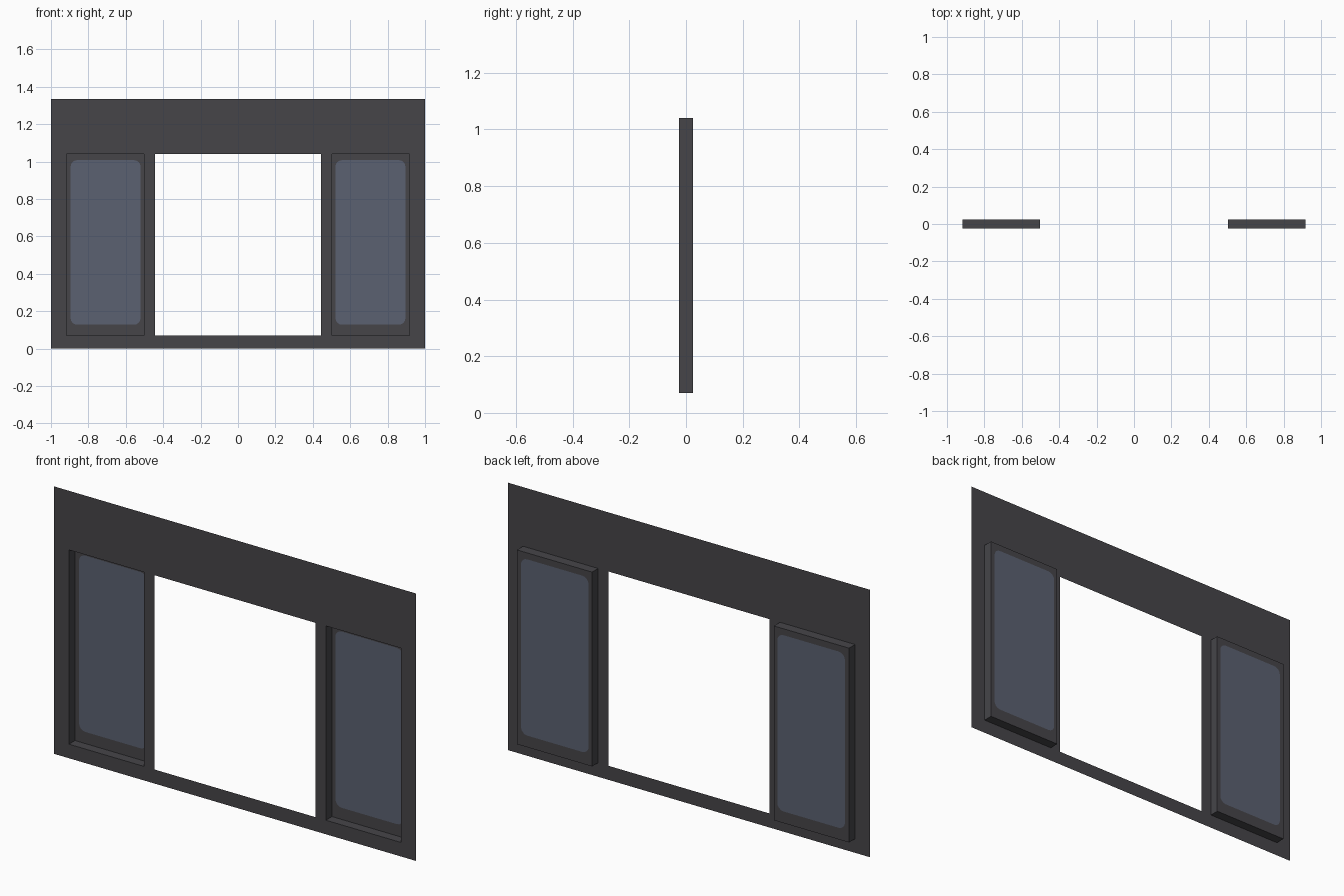
import bpy, bmesh, math

if "Cube" in bpy.data.objects:
    bpy.data.objects.remove(bpy.data.objects["Cube"])

FRONT, BACK = -0.024, 0.024      # wall sheet and recessed pane planes
HEIGHT = 1.335
Z0, Z1 = 0.07, 1.04              # bottom and top of all openings
DOOR = 0.444                     # half width of the open doorway
WIN0, WIN1 = 0.502, 0.917        # window recess, inner and outer x


def material(name, color):
    m = bpy.data.materials.new(name)
    m.diffuse_color = (*color, 1)
    m.use_nodes = True
    m.node_tree.nodes["Principled BSDF"].inputs["Base Color"].default_value = m.diffuse_color
    return m


frame_mat = material("dark grey frame", (0.0612, 0.0595, 0.0666))
glass_mat = material("blue grey glass", (0.1046, 0.1195, 0.1651))


def finish(bm, name, mats):
    me = bpy.data.meshes.new(name)
    bm.to_mesh(me)
    bm.free()
    for m in mats:
        me.materials.append(m)
    ob = bpy.data.objects.new(name, me)
    bpy.context.collection.objects.link(ob)
    return ob


# Thin wall sheet: a grid of cells with the doorway and window cells left out
xs = [-1, -WIN1, -WIN0, -DOOR, DOOR, WIN0, WIN1, 1]
zs = [0, Z0, Z1, HEIGHT]
bm = bmesh.new()
grid = [[bm.verts.new((x, FRONT, z)) for z in zs] for x in xs]
for i in range(len(xs) - 1):
    for j in range(len(zs) - 1):
        if j == 1 and i in (1, 3, 5):
            continue
        bm.faces.new((grid[i][j], grid[i + 1][j], grid[i + 1][j + 1], grid[i][j + 1]))
finish(bm, "wall_sheet", [frame_mat])


def window(name, x0, x1, gx0, gx1, gz0=0.128, gz1=1.008, r=0.035, seg=4):
    """Recessed tray with a rounded glass pane cut into its back."""
    bm = bmesh.new()
    rect = [(x0, Z0), (x1, Z0), (x1, Z1), (x0, Z1)]
    front = [bm.verts.new((x, FRONT, z)) for x, z in rect]
    back = [bm.verts.new((x, BACK, z)) for x, z in rect]
    # rounded glass corners, counter-clockwise from bottom left
    centres = [(gx0 + r, gz0 + r), (gx1 - r, gz0 + r),
               (gx1 - r, gz1 - r), (gx0 + r, gz1 - r)]
    arcs = []
    for k, (cx, cz) in enumerate(centres):
        angles = [math.pi * (1 + k / 2 + s / (2 * seg)) for s in range(seg + 1)]
        arcs.append([bm.verts.new((cx + r * math.cos(a), BACK, cz + r * math.sin(a)))
                     for a in angles])
    for k in range(4):
        n = (k + 1) % 4
        # recess side
        bm.faces.new((front[k], front[n], back[n], back[k]))
        # frame strip beside the glass, then the fan at its corner
        bm.faces.new((back[k], back[n], arcs[n][0], arcs[k][-1]))
        for a, b in zip(arcs[k], arcs[k][1:]):
            bm.faces.new((back[k], b, a))
    glass = bm.faces.new([v for arc in arcs for v in arc])
    glass.material_index = 1
    bmesh.ops.recalc_face_normals(bm, faces=bm.faces)
    if glass.normal.y > 0:
        bmesh.ops.reverse_faces(bm, faces=bm.faces)
    finish(bm, name, [frame_mat, glass_mat])


window("left_window", -WIN1, -WIN0, -0.895, -0.521)
window("right_window", WIN0, WIN1, 0.521, 0.895)
